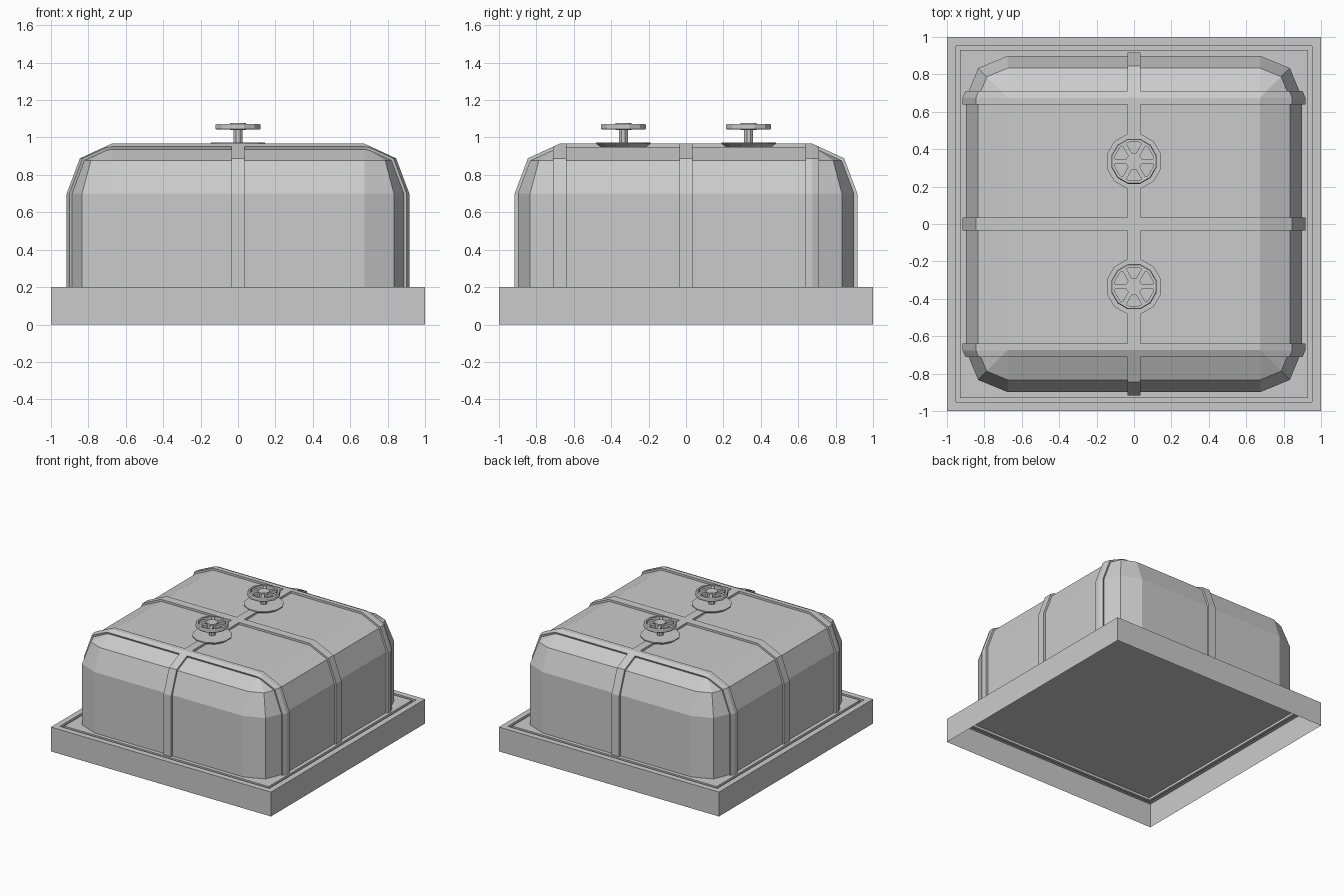
import bpy, bmesh
from math import pi, cos, sin
from mathutils import Vector, Matrix

if "Cube" in bpy.data.objects:
    bpy.data.objects.remove(bpy.data.objects["Cube"])


def to_object(bm, name):
    bmesh.ops.remove_doubles(bm, verts=bm.verts, dist=0.0005)
    mesh = bpy.data.meshes.new(name)
    bm.to_mesh(mesh)
    bm.free()
    ob = bpy.data.objects.new(name, mesh)
    bpy.context.collection.objects.link(ob)
    return ob


def loft(bm, rings, bottom=False, top=False, closed=False):
    """Bridge counter-clockwise rings of points in order."""
    vs = [[bm.verts.new(p) for p in r] for r in rings]
    n = len(vs[0])
    pairs = list(zip(vs, vs[1:])) + ([(vs[-1], vs[0])] if closed else [])
    for a, b in pairs:
        for i in range(n):
            j = (i + 1) % n
            bm.faces.new((a[i], a[j], b[j], b[i]))
    if bottom:
        bm.faces.new(vs[0][::-1])
    if top:
        bm.faces.new(vs[-1])


def square(h, z):
    return [(-h, -h, z), (h, -h, z), (h, h, z), (-h, h, z)]


def polygon(r, z, y=0.0, n=12):
    return [(r * cos(2 * pi * (i + .5) / n), y + r * sin(2 * pi * (i + .5) / n), z)
            for i in range(n)]


def shell(offset):
    """Rounded tank surface, two facets per rounded edge, grown by offset."""
    core, z0 = 0.675, 0.70
    r, rz = 0.224 + offset, 0.25 + offset
    rings = []
    for z, k in ((0.2, 1), (z0, 1), (z0 + rz * .707, .707), (z0 + rz, 0)):
        ring = []
        for q, (sx, sy) in enumerate(((1, 1), (-1, 1), (-1, -1), (1, -1))):
            for s in range(3):
                a = q * pi / 2 + s * pi / 4
                ring.append((sx * core + r * k * cos(a), sy * core + r * k * sin(a), z))
        rings.append(ring)
    bm = bmesh.new()
    # the last ring collapses to the four corners of the flat top
    loft(bm, rings[:-1])
    bm2_top = rings[-1]
    bm.verts.ensure_lookup_table()
    last = list(bm.verts)[-12:]
    tv = [bm.verts.new(p) for p in bm2_top[::3]]
    for q in range(4):
        a, b, c, d = (last[(q * 3 + i) % 12] for i in range(4))
        bm.faces.new((a, b, tv[q]))
        bm.faces.new((b, c, tv[q]))
        bm.faces.new((c, d, tv[(q + 1) % 4], tv[q]))
    bm.faces.new(tv)
    return bm


# hollow base tray with a groove around the top
bm = bmesh.new()
loft(bm, [square(h, z) for h, z in ((1, 0), (1, .2), (.952, .2), (.952, .18),
                                    (.93, .18), (.93, .2))], top=True)
to_object(bm, "base")

# rounded tank body
to_object(shell(0), "tank_body")


# raised bands wrapped over the body
def band(name, axis, lo, hi):
    bm = shell(0.017)
    for pos, sign in ((lo, -1), (hi, 1)):
        co = Vector((0, 0, 0))
        co[axis] = pos
        no = Vector((0, 0, 0))
        no[axis] = sign
        bmesh.ops.bisect_plane(bm, geom=bm.verts[:] + bm.edges[:] + bm.faces[:],
                               plane_co=co, plane_no=no, clear_outer=True)
    ob = to_object(bm, name)
    mod = ob.modifiers.new("thickness", 'SOLIDIFY')
    mod.thickness = 0.022
    mod.offset = -1


band("long_band", 0, -.034, .034)
band("middle_band", 1, -.034, .034)
band("front_band", 1, -.71, -.64)
band("back_band", 1, .64, .71)

# hatch with stem and six-spoked hand wheel, front and back
for label, y in (("front", -.335), ("back", .335)):
    bm = bmesh.new()
    loft(bm, [polygon(.118, .945, y), polygon(.15, .967, y), polygon(.15, .974, y)],
         bottom=True, top=True)
    to_object(bm, label + "_hatch")

    bm = bmesh.new()
    loft(bm, [polygon(.026, .972, y, 8), polygon(.026, 1.045, y, 8)])
    to_object(bm, label + "_valve_stem")

    bm = bmesh.new()
    loft(bm, [polygon(.106, 1.042, y), polygon(.121, 1.042, y), polygon(.125, 1.05, y),
              polygon(.125, 1.066, y), polygon(.121, 1.073, y), polygon(.106, 1.073, y)],
         closed=True)
    loft(bm, [polygon(.044, 1.04, y), polygon(.044, 1.077, y)], bottom=True, top=True)
    for k in range(6):
        m = (Matrix.Translation((0, y, 1.057)) @ Matrix.Rotation(k * pi / 3, 4, 'Z')
             @ Matrix.Translation((.075, 0, 0)) @ Matrix.Diagonal((.07, .024, .024, 1)))
        bmesh.ops.create_cube(bm, size=1, matrix=m)
    to_object(bm, label + "_hand_wheel")
